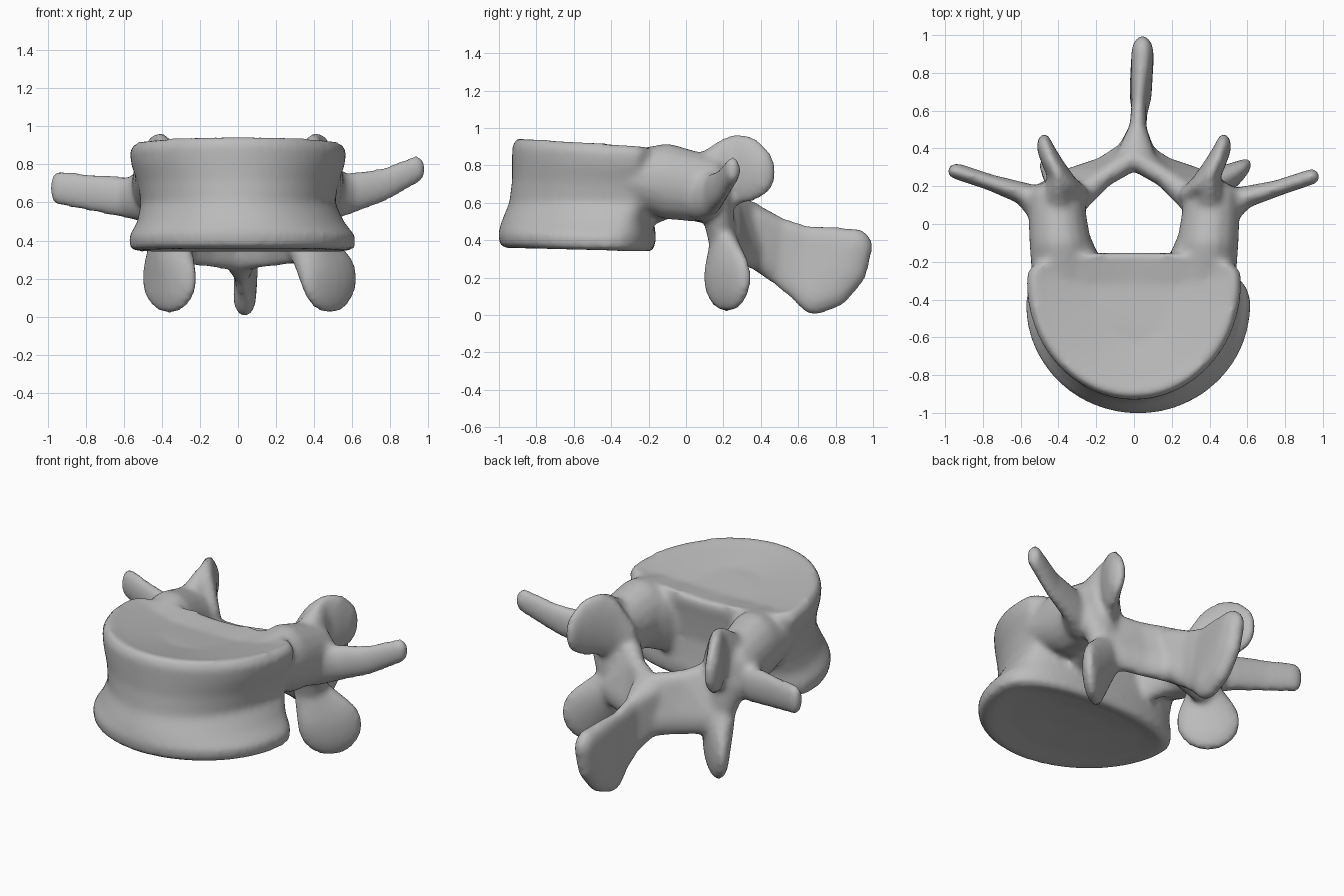
import bpy, bmesh, math
from mathutils import Matrix, Vector

cube = bpy.data.objects.get("Cube")
if cube:
    bpy.data.objects.remove(cube, do_unlink=True)

bm = bmesh.new()
ROWS, COLS = 9, 16
# Unit sphere directions shared by every rounded form
SPHERE = [Vector((math.sin(math.pi * i / ROWS) * math.cos(math.tau * j / COLS),
                  math.sin(math.pi * i / ROWS) * math.sin(math.tau * j / COLS),
                  math.cos(math.pi * i / ROWS)))
          for i in range(1, ROWS) for j in range(COLS)]
SPHERE += [Vector((0, 0, 1)), Vector((0, 0, -1))]


def hull(blobs):
    """Skin around ellipsoids: (x, y, z, rx, ry, rz, optional yaw)."""
    verts = []
    for x, y, z, rx, ry, rz, *yaw in blobs:
        turn = Matrix.Rotation(yaw[0] if yaw else 0, 3, 'Z')
        for d in SPHERE:
            p = turn @ Vector((d.x * rx, d.y * ry, d.z * rz))
            verts.append(bm.verts.new(p + Vector((x, y, z))))
    res = bmesh.ops.convex_hull(bm, input=verts, use_existing_faces=False)
    spare = {g for g in res["geom_interior"] + res["geom_unused"]
             if isinstance(g, bmesh.types.BMVert)}
    bmesh.ops.delete(bm, geom=list(spare), context='VERTS')


def limb(blobs):
    for a, b in zip(blobs, blobs[1:]):
        hull([a, b])


def side(s, blobs, dx=0):
    """Mirror blobs to side s, shifted sideways by dx."""
    return [(s * x + dx, y, z, rx, ry, rz, s * (yaw[0] if yaw else 0))
            for x, y, z, rx, ry, rz, *yaw in blobs]


def spow(v, p):
    return math.copysign(abs(v) ** p, v)


# Vertebral body: D-shaped rings (height, half width, front y, back y)
RINGS = [(.385, .2, -.6, -.38), (.37, .42, -.82, -.26), (.35, .54, -.95, -.2),
         (.365, .59, -.995, -.17), (.43, .595, -1.005, -.16), (.5, .545, -.985, -.17),
         (.6, .51, -.945, -.18), (.72, .53, -.93, -.17), (.82, .56, -.93, -.16),
         (.9, .57, -.93, -.15), (.95, .54, -.905, -.16), (.935, .47, -.83, -.2),
         (.9, .22, -.62, -.32)]
N = 64
rings = []
for z, w, front, back in RINGS:
    ring = []
    low = min(1, max(0, (.6 - z) / .15))
    high = max(0, (z - .6) / .35)
    mid = -.31 - .12 * low
    power = .65 + .2 * low
    for k in range(N):
        c, s = math.cos(math.tau * k / N), math.sin(math.tau * k / N)
        if s < 0:
            x, y = w * c, mid + (mid - front) * s
        else:
            x, y = w * spow(c, power), mid + (back - mid) * spow(s, power)
        sag = .03 * max(0, (y + .5) / .35) * (1 - abs(x) / .6)
        drop = high * (.06 * (y + .93) + sag) + low * .025 * (y + .7)
        ring.append(bm.verts.new((x + .022 * low, y, z - drop)))
    rings.append(ring)
for lo, hi in zip(rings, rings[1:]):
    for k in range(N):
        bm.faces.new((lo[k], lo[(k + 1) % N], hi[(k + 1) % N], hi[k]))
bm.faces.new(rings[0][::-1])
bm.faces.new(rings[-1])

for s in (1, -1):
    # Pedicle bridging body and arch, with a web rounding the canal corner
    limb(side(s, [(.37, -.3, .73, .17, .1, .15), (.39, -.1, .715, .165, .1, .205),
                  (.405, .04, .69, .155, .1, .19), (.41, .15, .68, .15, .08, .17)]))
    hull(side(s, [(.24, -.2, .66, .06, .07, .19), (.33, -.1, .69, .11, .08, .18)]))
    # Superior articular blade, cupped towards the midline
    limb(side(s, [(.29, .155, .66, .06, .045, .13), (.35, .2, .74, .06, .055, .18),
                  (.405, .27, .78, .05, .08, .195), (.45, .35, .78, .042, .08, .175),
                  (.475, .41, .765, .04, .07, .125)]))
    hull(side(s, [(.40, .13, .75, .09, .09, .14), (.405, .23, .78, .05, .09, .18)]))
    # Isthmus dropping to the inferior articular blade
    limb(side(s, [(.40, .16, .62, .13, .09, .12), (.36, .19, .42, .1, .075, .1)]))
    hull(side(s, [(.36, .2, .40, .11, .07, .09)])
         + side(s, [(.42, .22, .2, .185, .06, .185, .7)], dx=.06))
    # Lamina plate, sloping down and back to the midline
    upper = side(s, [(.32, .13, .60, .1, .07, .1), (.17, .245, .55, .06, .055, .09),
                     (.0, .35, .52, .06, .065, .09)])
    lower = side(s, [(.32, .24, .38, .08, .06, .1), (.16, .305, .36, .06, .05, .1),
                     (.0, .39, .34, .07, .07, .1)])
    for k in range(2):
        hull(upper[k:k + 2] + lower[k:k + 2])

# Transverse processes, the left one raised and the right one drooping
limb([(.46, .08, .64, .11, .1, .14), (.58, .14, .645, .06, .06, .11),
      (.76, .19, .69, .045, .043, .09), (.94, .25, .775, .045, .042, .073)])
limb([(-.46, .08, .63, .11, .1, .14), (-.58, .16, .625, .06, .06, .11),
      (-.76, .22, .65, .045, .043, .1), (-.94, .28, .675, .05, .042, .09)])

# Spinous process: flared root, thin blade and a thick rounded rear rim
root = [(.01, .37, .51, .1, .07, .08), (.01, .39, .33, .1, .06, .1)]
neck = [(.02, .5, .445, .045, .06, .08), (.02, .49, .26, .045, .06, .1)]
blade = [(.025, .64, .40, .038, .06, .08), (.03, .60, .17, .042, .07, .1)]
rim = [(.045, .90, .365, .06, .1, .1), (.045, .86, .24, .06, .11, .11),
       (.04, .79, .15, .06, .1, .11), (.035, .69, .1, .06, .1, .1)]
hull(root + neck)
hull(neck + blade)
hull(blade + rim)
limb(rim)

bmesh.ops.recalc_face_normals(bm, faces=bm.faces)
mesh = bpy.data.meshes.new("vertebra")
bm.to_mesh(mesh)
bm.free()
bone = bpy.data.objects.new("vertebra", mesh)
bpy.context.collection.objects.link(bone)

# Fuse the parts into one skin and soften the joins
fuse = bone.modifiers.new("fuse", 'REMESH')
fuse.mode = 'VOXEL'
fuse.voxel_size = .018
fuse.use_smooth_shade = True
soften = bone.modifiers.new("soften", 'SMOOTH')
soften.factor = .5
soften.iterations = 8

GREY = (.5, .5, .5, 1)
mat = bpy.data.materials.new("bone grey")
mat.use_nodes = True
mat.diffuse_color = GREY
shader = next(n for n in mat.node_tree.nodes if n.type == 'BSDF_PRINCIPLED')
shader.inputs["Base Color"].default_value = GREY
shader.inputs["Roughness"].default_value = .7
mesh.materials.append(mat)
for p in mesh.polygons:
    p.use_smooth = True
